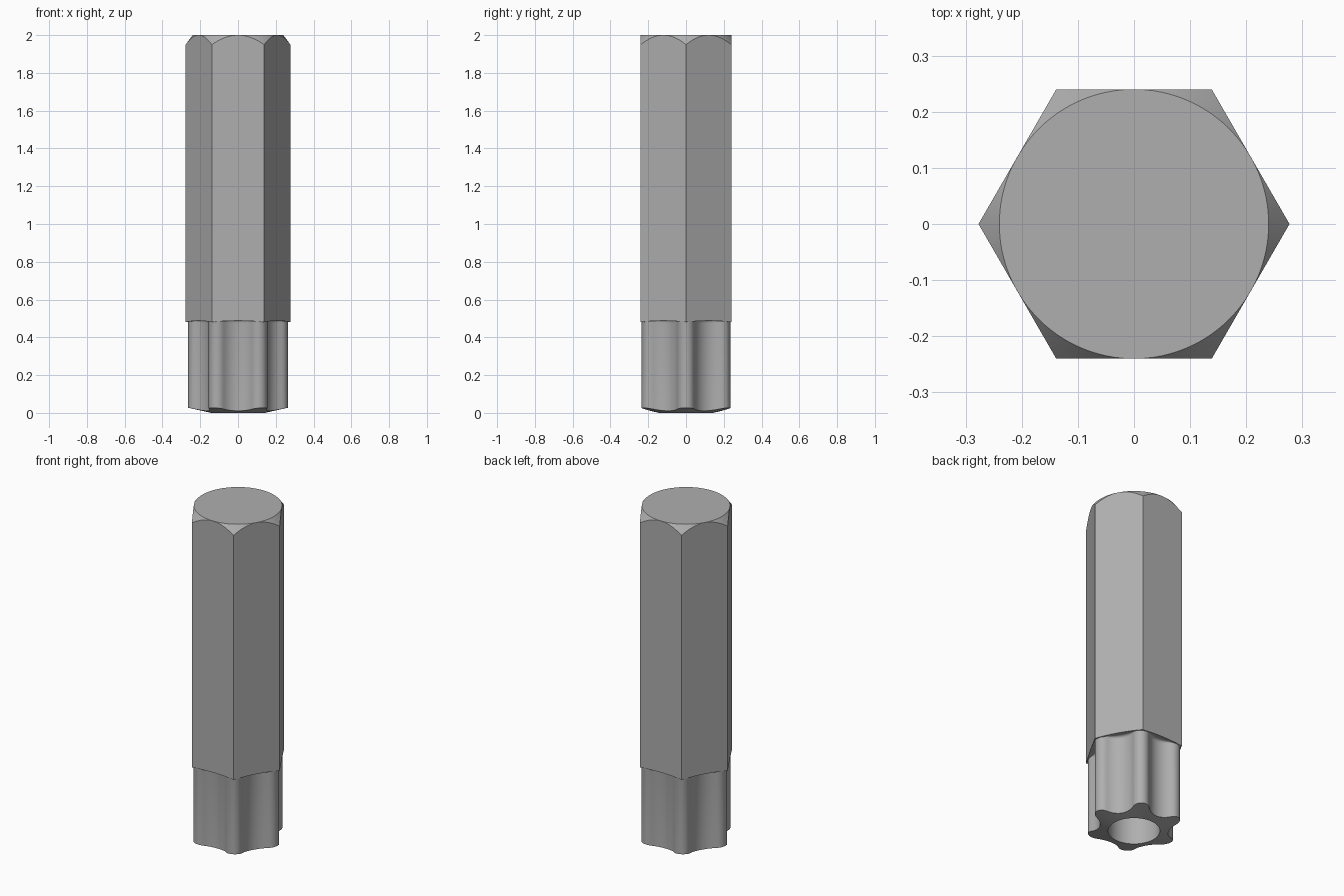
import bpy, bmesh
from math import sin, cos, pi, atan2, hypot, radians

if "Cube" in bpy.data.objects:
    bpy.data.objects.remove(bpy.data.objects["Cube"])

APOTHEM = 0.24                     # half width across the hex flats
TIP_C, TIP_R = 0.218, 0.046        # lobe arc: centre distance, radius
VAL_C = 0.297                      # valley arc: centre distance
HOLE_R, HOLE_DEPTH = 0.141, 0.42


def star_profile():
    """Six-lobed profile as (angle, radius), lobes at multiples of 60 degrees."""
    vx, vy = VAL_C * cos(pi / 6), VAL_C * sin(pi / 6)
    tangent = atan2(vy, vx - TIP_C)
    val_r = hypot(vx - TIP_C, vy) - TIP_R
    half = []
    for i in range(6):
        a = tangent * i / 5
        half.append((TIP_C + TIP_R * cos(a), TIP_R * sin(a)))
    for i in range(1, 7):
        a = tangent + pi + (radians(210) - tangent - pi) * i / 6
        half.append((vx + val_r * cos(a), vy + val_r * sin(a)))
    polar = [(atan2(y, x), hypot(x, y)) for x, y in half]
    lobe = polar + [(pi / 3 - a, r) for a, r in reversed(polar[1:-1])]
    return [(a + k * pi / 3, r) for k in range(6) for a, r in lobe]


def hex_r(a):
    return APOTHEM / cos((a % (pi / 3)) - pi / 6)


star = star_profile()
n = len(star)
bm = bmesh.new()


def ring(fn):
    """Ring of vertices; fn(angle, star radius) gives (radius, height)."""
    verts = []
    for a, s in star:
        r, z = fn(a, s)
        verts.append(bm.verts.new((r * cos(a), r * sin(a), z)))
    return verts


def under_z(r):
    return 0.488 - (r - APOTHEM) * 0.2


def fillet(angle):
    """Run-out of the grooves into the underside of the shank."""
    def fn(a, s):
        f = 0.35 * (hex_r(a) - s)
        r = s + f * (1 - cos(angle))
        return r, under_z(s + f) - f * (1 - sin(angle))
    return fn


rings = [
    ring(lambda a, s: (HOLE_R, HOLE_DEPTH)),                 # hole floor
    ring(lambda a, s: (HOLE_R, 0)),                          # hole mouth
    ring(lambda a, s: (s, (s - HOLE_R) * 0.22)),             # coned tip
    *[ring(fillet(pi / 2 * i / 4)) for i in range(5)],       # groove run-out
    ring(lambda a, s: (hex_r(a), under_z(hex_r(a)))),        # shank bottom
    ring(lambda a, s: (hex_r(a), 2 - (hex_r(a) - APOTHEM) * 1.35)),
    ring(lambda a, s: (APOTHEM, 2)),                         # round top
]
for lo, hi in zip(rings, rings[1:]):
    for i in range(n):
        j = (i + 1) % n
        bm.faces.new((lo[i], lo[j], hi[j], hi[i]))
bm.faces.new(rings[0][::-1])
bm.faces.new(rings[-1])
bmesh.ops.remove_doubles(bm, verts=bm.verts, dist=1e-5)
bmesh.ops.recalc_face_normals(bm, faces=bm.faces)

mesh = bpy.data.meshes.new("driver_bit")
bm.to_mesh(mesh)
bm.free()
bit = bpy.data.objects.new("driver_bit", mesh)
bpy.context.collection.objects.link(bit)

# Dark steel grey
steel = bpy.data.materials.new("dark_steel")
steel.diffuse_color = (0.43, 0.43, 0.43, 1)
steel.use_nodes = True
steel.node_tree.nodes["Principled BSDF"].inputs["Base Color"].default_value = steel.diffuse_color
mesh.materials.append(steel)

bpy.context.view_layer.objects.active = bit
bit.select_set(True)
bpy.ops.object.shade_smooth_by_angle(angle=radians(28))
